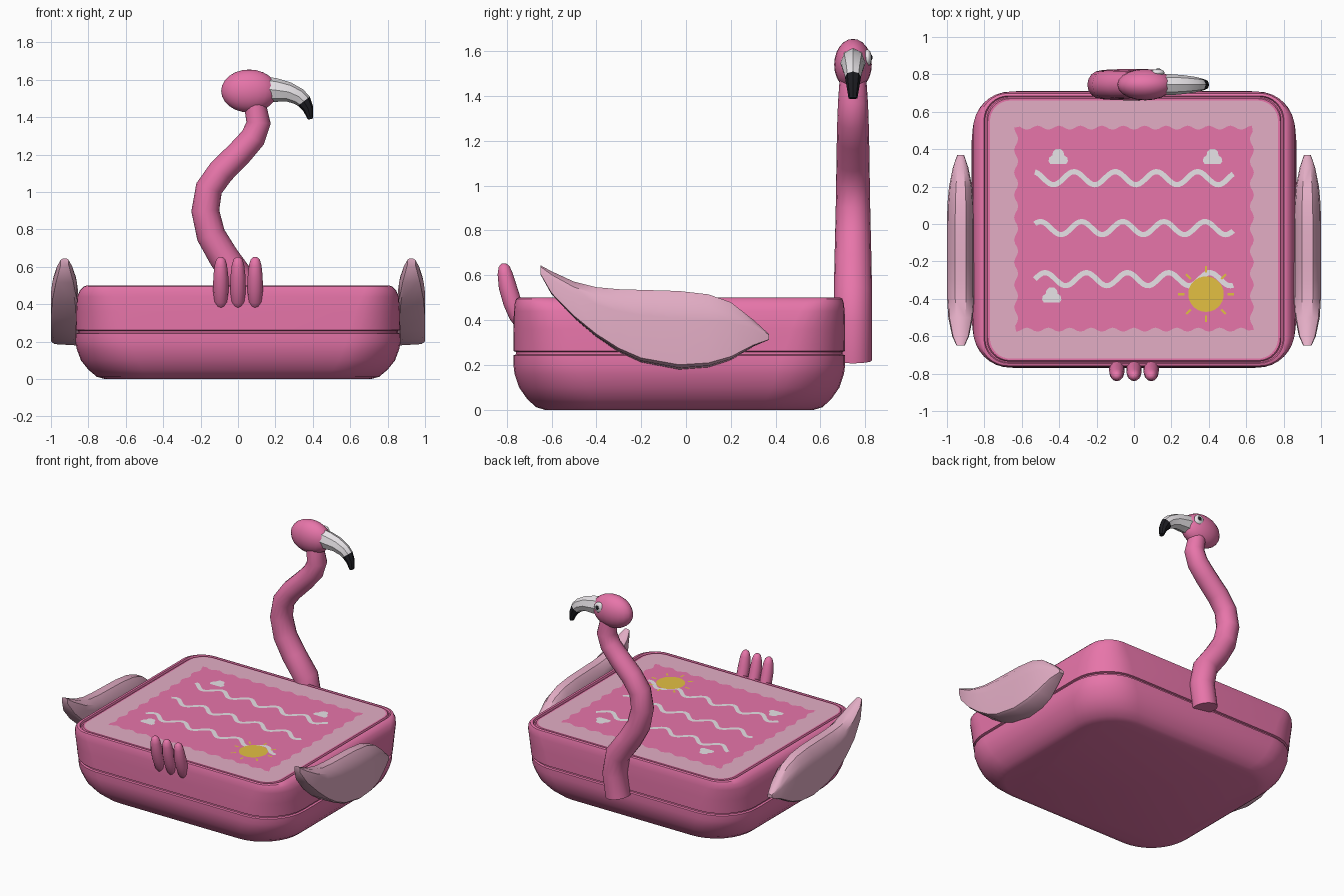
import bpy, bmesh, math
from mathutils import Vector

if "Cube" in bpy.data.objects:
    bpy.data.objects.remove(bpy.data.objects["Cube"])


def material(name, rgb):
    m = bpy.data.materials.new(name)
    m.diffuse_color = (*rgb, 1)
    m.use_nodes = True
    m.node_tree.nodes["Principled BSDF"].inputs["Base Color"].default_value = m.diffuse_color
    return m


PINK = material("flamingo pink", (0.80, 0.178, 0.40))
PALE = material("pale pink", (0.77, 0.42, 0.56))
WHITE = material("soft white", (0.80, 0.77, 0.80))
BLACK = material("black", (0.012, 0.012, 0.016))
YELLOW = material("sun yellow", (0.77, 0.53, 0.055))


def finish(name, bm, mats, angle=35, recalc=True):
    if recalc:
        bmesh.ops.recalc_face_normals(bm, faces=bm.faces)
    me = bpy.data.meshes.new(name)
    bm.to_mesh(me)
    bm.free()
    for m in mats:
        me.materials.append(m)
    ob = bpy.data.objects.new(name, me)
    bpy.context.collection.objects.link(ob)
    me.polygons.foreach_set("use_smooth", [True] * len(me.polygons))
    me.set_sharp_from_angle(angle=math.radians(angle))
    return ob


def loft(name, rings, mats, rule=None, angle=35):
    """Skin closed rings; rule(i) gives the material of band i."""
    bm = bmesh.new()
    vs = [[bm.verts.new(p) for p in r] for r in rings]
    n = len(vs[0])
    for i in range(len(vs) - 1):
        for j in range(n):
            k = (j + 1) % n
            f = bm.faces.new((vs[i][j], vs[i][k], vs[i + 1][k], vs[i + 1][j]))
            f.material_index = rule(i) if rule else 0
    bm.faces.new(vs[0][::-1])
    bm.faces.new(vs[-1]).material_index = rule(len(vs) - 1) if rule else 0
    return finish(name, bm, mats, angle)


def tube(name, pts, radii, side, mats, n=14, rule=None, angle=35):
    """Bent tube; radii are (along side axis, across it)."""
    pts, side = [Vector(p) for p in pts], Vector(side)
    rings = []
    for i, p in enumerate(pts):
        t = (pts[min(i + 1, len(pts) - 1)] - pts[max(i - 1, 0)]).normalized()
        up = t.cross(side).normalized()
        a, b = radii[i]
        rings.append([p + side * a * math.cos(2 * math.pi * j / n)
                      + up * b * math.sin(2 * math.pi * j / n) for j in range(n)])
    return loft(name, rings, mats, rule, angle)


def rounded(z, hx, hy, r, cy=-0.03, seg=8):
    pts = []
    for q, (sx, sy) in enumerate(((1, 1), (-1, 1), (-1, -1), (1, -1))):
        for s in range(seg + 1):
            a = math.pi / 2 * (q + s / seg)
            pts.append((sx * (hx - r) + r * math.cos(a), cy + sy * (hy - r) + r * math.sin(a), z))
    return pts


def plate(name, outlines, z, mat):
    """Flat painted shapes, each outline counter-clockwise."""
    bm = bmesh.new()
    for o in outlines:
        bm.faces.new([bm.verts.new((x, y, z)) for x, y in o])
    return finish(name, bm, [mat], recalc=False)


# Padded body: z, half width, half depth, corner radius; seam groove and top rim included
body = [(0, .71, .60, .26), (.012, .755, .64, .28), (.05, .80, .68, .29), (.10, .84, .715, .30),
        (.16, .862, .735, .30), (.20, .87, .74, .29), (.243, .868, .74, .28), (.247, .855, .728, .27),
        (.258, .855, .728, .27), (.262, .868, .74, .27), (.36, .866, .74, .24), (.44, .86, .738, .20),
        (.475, .845, .734, .17), (.495, .825, .728, .15), (.50, .81, .72, .14), (.50, .802, .715, .13),
        (.488, .797, .711, .13), (.488, .787, .705, .12), (.498, .782, .70, .12), (.498, .77, .69, .11)]
loft("body", [rounded(*b) for b in body], [PINK, PALE], lambda i: int(i == len(body) - 1))

# Towel with scalloped edge
towel = []
corners = [(-.63, -.565), (.63, -.565), (.63, .515), (-.63, .515)]
for c in range(4):
    a, b = Vector(corners[c]), Vector(corners[(c + 1) % 4])
    d = (b - a).normalized()
    out, bumps = Vector((d.y, -d.x)), 11 if c % 2 == 0 else 9
    for s in range(bumps * 6):
        t = s / (bumps * 6)
        towel.append(a + (b - a) * t + out * .011 * math.cos(2 * math.pi * bumps * t))
plate("towel", [towel], .500, PINK)

# Wavy stripes
waves = []
for y0, peak in ((.245, -.54), (-.022, -.50), (-.295, -.475)):
    mid = []
    for i in range(81):
        x = -.53 + 1.06 * i / 80
        w = 2 * math.pi / .22
        slope = -.035 * w * math.sin(w * (x - peak))
        nrm = Vector((-slope, 1)).normalized() * .014
        mid.append((Vector((x, y0 + .035 * math.cos(w * (x - peak)))), nrm))
    waves += [[mid[i][0] - mid[i][1], mid[i + 1][0] - mid[i + 1][1],
               mid[i + 1][0] + mid[i + 1][1], mid[i][0] + mid[i][1]] for i in range(80)]
plate("wavy_stripes", waves, .502, WHITE)

# Clouds
half = [(.042, -.035), (.052, -.02), (.048, 0), (.032, .012), (.028, .032), (.014, .045)]
cloud = half + [(-x, y) for x, y in half[::-1]]
plate("clouds", [[(cx + x, cy + y) for x, y in cloud]
                 for cx, cy in ((-.405, .355), (.42, .355), (-.44, -.385))], .502, WHITE)

# Sun with rays
sx, sy = .385, -.375
sun = [[(sx + .095 * math.cos(i * math.pi / 16), sy + .095 * math.sin(i * math.pi / 16))
        for i in range(32)]]
for k in range(8):
    d = Vector((math.cos(k * math.pi / 4), math.sin(k * math.pi / 4)))
    s, c = Vector((-d.y, d.x)) * .006, Vector((sx, sy))
    sun.append([c + d * .115 - s, c + d * .15 - s, c + d * .15 + s, c + d * .115 + s])
plate("sun", sun, .504, YELLOW)

# Neck
neck = [(.02, .22), (.045, .38), (.02, .52), (-.075, .65), (-.145, .77), (-.175, .90),
        (-.155, 1.02), (-.09, 1.11), (.01, 1.21), (.08, 1.29), (.11, 1.37), (.09, 1.47)]
neck_r = [.085, .085, .085, .083, .08, .077, .075, .074, .072, .07, .067, .06]
tube("neck", [(x, .745, z) for x, z in neck], [(r, r * .97) for r in neck_r],
     (0, 1, 0), [PINK], 16, angle=50)


def ball(name, loc, size, mat, u=20, v=12):
    bm = bmesh.new()
    bmesh.ops.create_uvsphere(bm, u_segments=u, v_segments=v, radius=1)
    for p in bm.verts:
        p.co = Vector([p.co[i] * size[i] + loc[i] for i in range(3)])
    return finish(name, bm, [mat], 50)


# Head and eye
ball("head", (.06, .745, 1.54), (.15, .084, .115), PINK)
ball("eye_white", (.125, .810, 1.57), (.038, .018, .038), WHITE)
ball("eye_pupil", (.130, .822, 1.572), (.016, .01, .016), BLACK)

# Hooked beak with black tip
beak = [(.15, 1.55), (.20, 1.545), (.27, 1.535), (.325, 1.51), (.352, 1.485), (.375, 1.445), (.388, 1.39)]
tube("beak", [(x, .745, z) for x, z in beak],
     [(.056, .066), (.056, .064), (.05, .052), (.042, .045), (.036, .04), (.029, .029), (.02, .014)],
     (0, 1, 0), [WHITE, BLACK], 8, lambda i: int(i >= 4), 30)

# Tail feathers
for name, x in (("tail_left", -.092), ("tail_middle", 0), ("tail_right", .092)):
    path = [(-.812, .652), (-.812, .64), (-.808, .61), (-.796, .55), (-.775, .48),
            (-.752, .42), (-.74, .39), (-.735, .372)]
    r = [.01, .024, .033, .04, .041, .038, .03, .012]
    tube(name, [(x, y, z) for y, z in path], [(a, a) for a in r], (1, 0, 0), [PINK], 12, angle=60)

# Wings: y, top, bottom, half thickness
wing = [(-.65, .645, .605, .022), (-.60, .618, .515, .045), (-.50, .572, .41, .066), (-.40, .547, .325, .072),
        (-.30, .538, .258, .073), (-.20, .535, .212, .073), (-.03, .53, .18, .073), (.10, .515, .19, .071),
        (.20, .48, .222, .062), (.30, .402, .282, .042), (.37, .338, .312, .018)]
for name, side in (("wing_left", -1), ("wing_right", 1)):
    rings = []
    for y, top, bot, w in wing:
        h = top - bot
        shape = [(-.4, top), (.4, top), (.9, top - .15 * h), (1, top - .35 * h), (1, bot + .06 * h),
                 (.75, bot + .02 * h), (-.85, bot), (-1, bot + .08 * h), (-1, top - .35 * h), (-.9, top - .15 * h)]
        rings.append([(side * (.927 + u * w), y, z) for u, z in shape])
    loft(name, rings, [PALE], angle=38)
